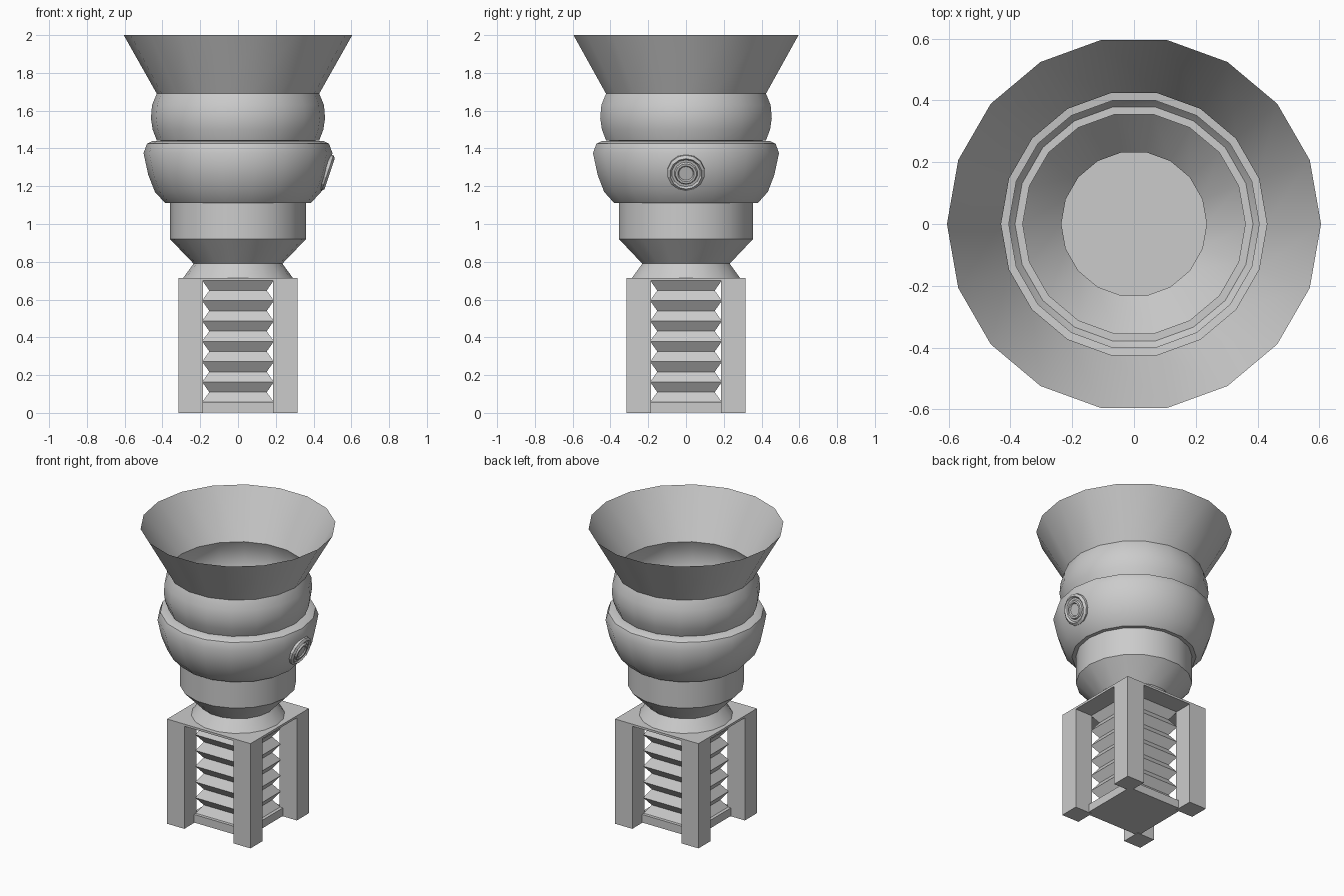
import bpy, bmesh, math
from mathutils import Matrix

if "Cube" in bpy.data.objects:
    bpy.data.objects.remove(bpy.data.objects["Cube"])


def finish(bm, name, smooth=False):
    bmesh.ops.recalc_face_normals(bm, faces=bm.faces)
    mesh = bpy.data.meshes.new(name)
    bm.to_mesh(mesh)
    bm.free()
    ob = bpy.data.objects.new(name, mesh)
    bpy.context.collection.objects.link(ob)
    if smooth:
        bpy.ops.object.select_all(action='DESELECT')
        bpy.context.view_layer.objects.active = ob
        ob.select_set(True)
        bpy.ops.object.shade_smooth_by_angle(angle=math.radians(32))
    return ob


def lathe(name, profile, sides, offset=0.0, cap_top=False, cap_bottom=False, smooth=True):
    bm = bmesh.new()
    rings = []
    for r, z in profile:
        rings.append([bm.verts.new((r * math.cos(offset + 2 * math.pi * i / sides),
                                    r * math.sin(offset + 2 * math.pi * i / sides), z))
                      for i in range(sides)])
    for a, b in zip(rings, rings[1:]):
        for i in range(sides):
            j = (i + 1) % sides
            bm.faces.new((a[i], a[j], b[j], b[i]))
    if cap_top:
        bm.faces.new(rings[-1])
    if cap_bottom:
        bm.faces.new(rings[0])
    return finish(bm, name, smooth)


def box(name, x0, x1, y0, y1, z0, z1):
    bm = bmesh.new()
    bmesh.ops.create_cube(bm, size=1)
    for v in bm.verts:
        v.co = ((x0, x1)[v.co.x > 0], (y0, y1)[v.co.y > 0], (z0, z1)[v.co.z > 0])
    return finish(bm, name)


# Flared open-topped body, one thin surface
lathe("funnel_body", [
    (0.29, 0.715), (0.235, 0.79), (0.36, 0.92), (0.36, 1.11),
    (0.385, 1.11), (0.44, 1.17), (0.475, 1.26), (0.50, 1.375),
    (0.482, 1.425), (0.45, 1.44), (0.405, 1.44), (0.43, 1.443),
    (0.452, 1.50), (0.461, 1.56), (0.455, 1.63), (0.43, 1.69), (0.605, 2.0)], 18)

# Round port on the right side, tilted to follow the bowl
port = lathe("side_port", [
    (0.10, -0.03), (0.10, 0.002), (0.085, 0.014), (0.075, 0.004),
    (0.062, 0.004), (0.056, 0.014), (0.044, 0.014), (0.038, 0.006)],
    14, cap_top=True, smooth=False)
port.matrix_world = (Matrix.Translation((0.472, 0, 1.27))
                     @ Matrix.Rotation(math.radians(108.5), 4, 'Y'))

# Four corner legs
for sx in (-1, 1):
    for sy in (-1, 1):
        xs = sorted((sx * 0.185, sx * 0.315))
        ys = sorted((sy * 0.185, sy * 0.315))
        box("corner_leg", *xs, *ys, 0, 0.705)

# Top and bottom plates
box("top_plate", -0.315, 0.315, -0.315, 0.315, 0.70, 0.715)
box("bottom_plate", -0.21, 0.21, -0.21, 0.21, 0.003, 0.058)

# Square bellows between the plates
folds = [((0.19 if i % 2 == 0 else 0.152) * math.sqrt(2), 0.056 + i * 0.0538)
         for i in range(13)]
lathe("bellows", folds, 4, offset=math.pi / 4, smooth=False)
